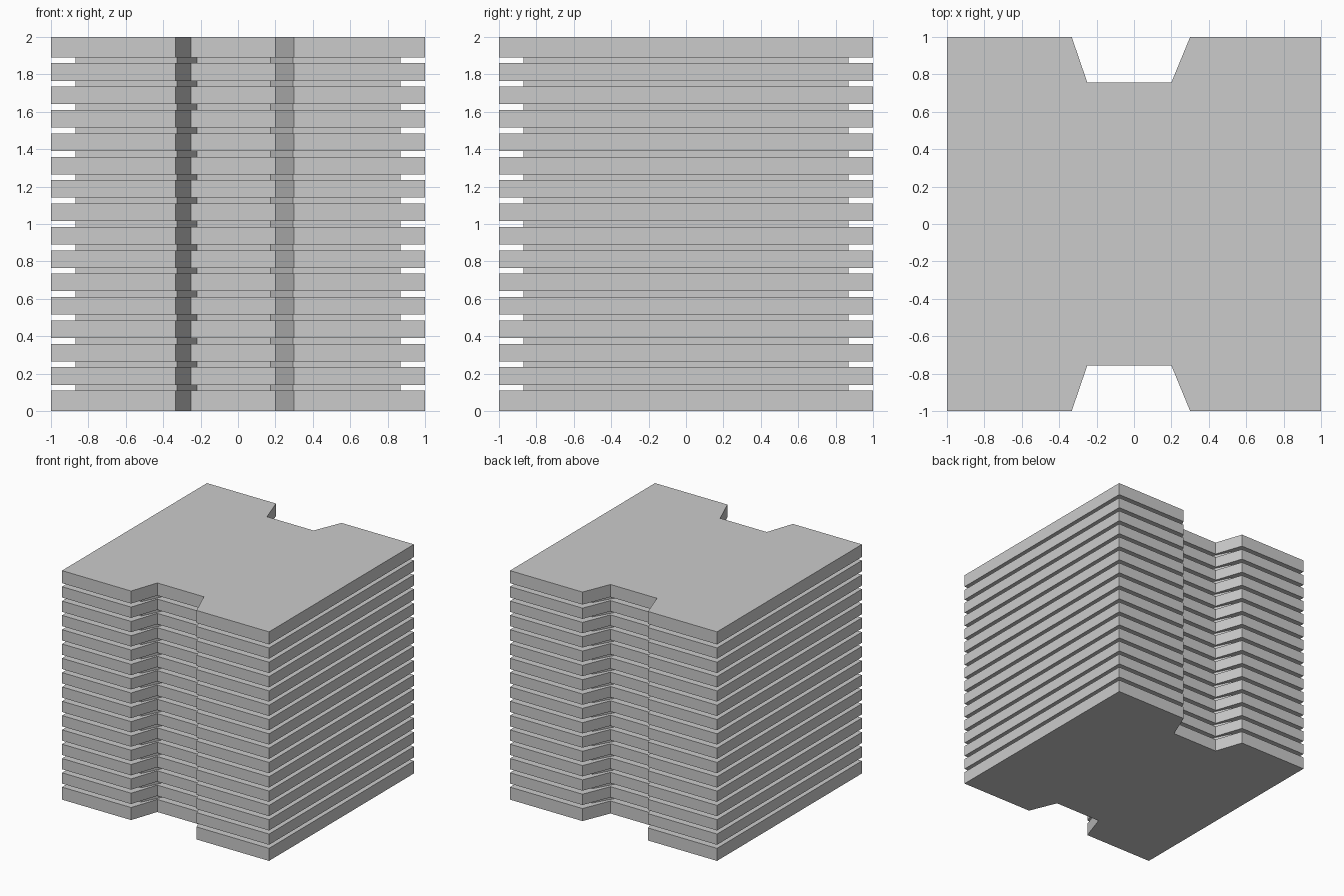
import bpy, bmesh

if "Cube" in bpy.data.objects:
    bpy.data.objects.remove(bpy.data.objects["Cube"])

FLOORS, STEP, GAP = 16, 0.125, 0.031


def outline(half, mouth, floor, depth):
    """Square plan with a tapered notch in the front, mirrored to the back."""
    front = [(-half, -half), (mouth[0], -half), (floor[0], -depth),
             (floor[1], -depth), (mouth[1], -half), (half, -half)]
    return front + [(x, -y) for x, y in reversed(front)]


def prism(name, plan, z0, z1):
    bm = bmesh.new()
    base = bm.faces.new([bm.verts.new((x, y, z0)) for x, y in plan])
    top = bmesh.ops.extrude_face_region(bm, geom=[base])["geom"]
    verts = [v for v in top if isinstance(v, bmesh.types.BMVert)]
    bmesh.ops.translate(bm, verts=verts, vec=(0, 0, z1 - z0))
    bmesh.ops.recalc_face_normals(bm, faces=bm.faces)
    mesh = bpy.data.meshes.new(name)
    bm.to_mesh(mesh)
    bm.free()
    obj = bpy.data.objects.new(name, mesh)
    bpy.context.collection.objects.link(obj)
    return obj


slab_plan = outline(1.0, (-0.333, 0.30), (-0.25, 0.20), 0.757)
core_plan = outline(0.87, (-0.325, 0.295), (-0.22, 0.173), 0.657)

# Floor slabs; the lowest and highest reach the ends of the block
for i in range(FLOORS):
    z0 = 0 if i == 0 else i * STEP + GAP / 2
    z1 = 2 if i == FLOORS - 1 else (i + 1) * STEP - GAP / 2
    prism(f"floor_slab_{i + 1}", slab_plan, z0, z1)

# Recessed window bands between the slabs
for i in range(1, FLOORS):
    prism(f"recessed_band_{i}", core_plan, i * STEP - GAP / 2, i * STEP + GAP / 2)
